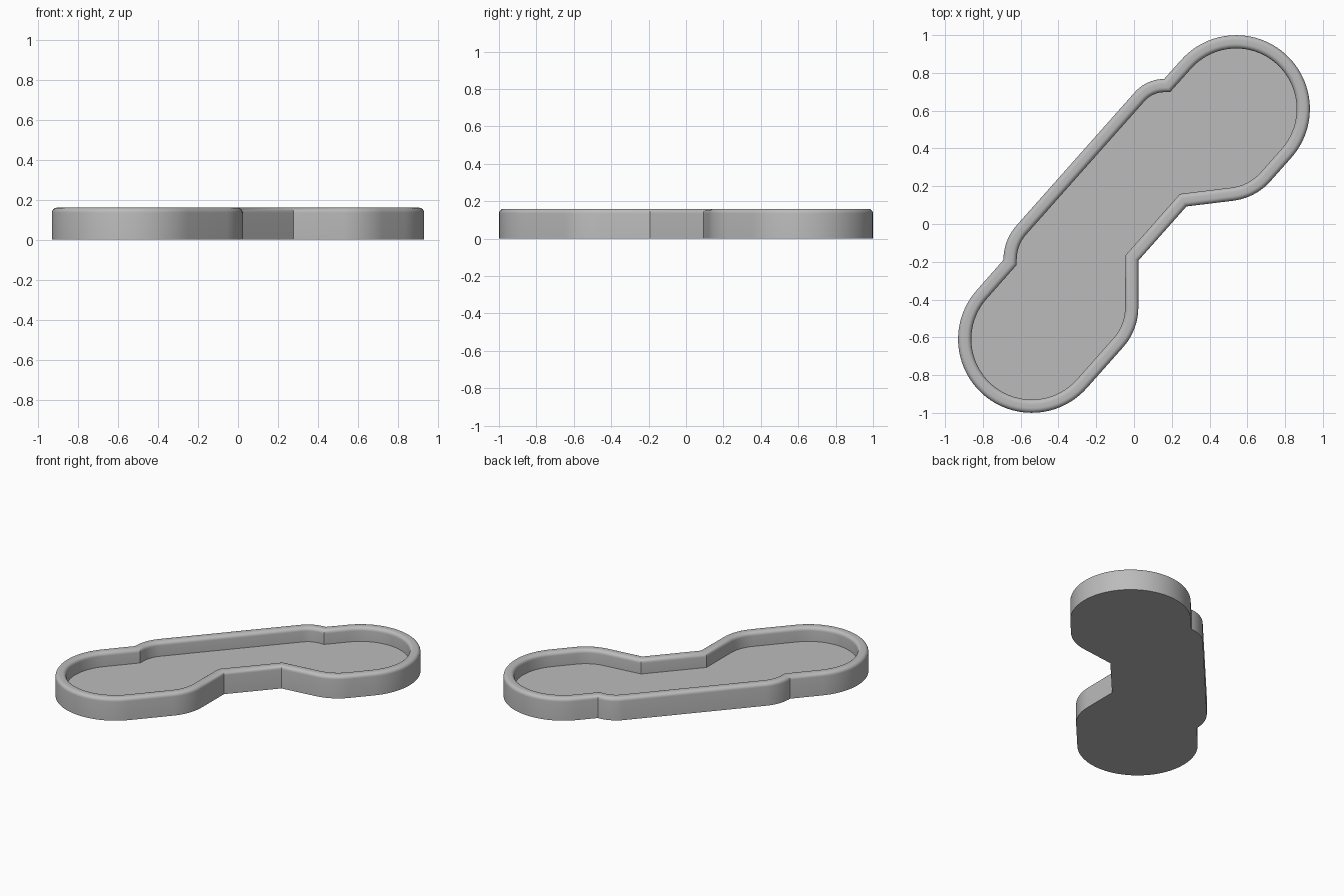
import bpy, bmesh
from math import sin, cos, radians, pi
from mathutils import Vector, Matrix

cube = bpy.data.objects.get("Cube")
if cube:
    bpy.data.objects.remove(cube)

HEIGHT, FLOOR, WALL, ROUND = 0.16, 0.06, 0.07, 0.025
CAP = 0.39
TURN = radians(48.4)  # tray lies diagonally


def arc(cx, cy, r, start, end, steps):
    angles = [radians(start + (end - start) * i / steps) for i in range(steps + 1)]
    return [Vector((cx + r * cos(a), cy + r * sin(a))) for a in angles]


# Outline, counterclockwise, along the tray's own length
outline = [Vector((0.254, -0.146))]
outline += arc(0.65, -0.074, 0.316, -131.4, -90, 10)   # lower right shoulder
outline += arc(0.815, 0, CAP, -90, 90, 48)             # right round end
outline += arc(0.524, 0.25, 0.21, 42, 90, 10)          # upper right step
outline += arc(-0.42, 0.19, 0.27, 90, 132, 10)         # upper left step
outline += arc(-0.815, 0, CAP, 90, 270, 48)            # left round end
outline += arc(-0.525, -0.074, 0.316, -90, -48.6, 10)  # lower left shoulder
outline.append(Vector((-0.128, -0.146)))


def inset(points, d):
    """Move a closed outline inward with mitred corners."""
    result = []
    for i, p in enumerate(points):
        a = (p - points[i - 1]).normalized()
        b = (points[(i + 1) % len(points)] - p).normalized()
        na, nb = Vector((-a.y, a.x)), Vector((-b.y, b.x))
        result.append(p + (na + nb) * d / (1 + na.dot(nb)))
    return result


# Wall section: outer face, rounded rim, inner face
steps = 6
curve = [(ROUND * (1 - cos(pi / 2 * i / steps)),
          HEIGHT - ROUND * (1 - sin(pi / 2 * i / steps))) for i in range(steps + 1)]
section = [(0, 0)] + curve + [(WALL - d, z) for d, z in reversed(curve)] + [(WALL, FLOOR)]

bm = bmesh.new()
rings = [[bm.verts.new((p.x, p.y, z)) for p in inset(outline, d)] for d, z in section]
count = len(outline)
for low, high in zip(rings, rings[1:]):
    for i in range(count):
        j = (i + 1) % count
        bm.faces.new((low[i], low[j], high[j], high[i]))
bm.faces.new(rings[-1])            # tray floor
bm.faces.new(reversed(rings[0]))   # underside
bm.transform(Matrix.Rotation(TURN, 4, 'Z'))

mesh = bpy.data.meshes.new("tray")
bm.to_mesh(mesh)
bm.free()
tray = bpy.data.objects.new("tray", mesh)
bpy.context.collection.objects.link(tray)

# Plain grey
grey = bpy.data.materials.new("grey")
grey.use_nodes = True
colour = (0.5, 0.5, 0.5, 1)
grey.diffuse_color = colour
grey.node_tree.nodes["Principled BSDF"].inputs["Base Color"].default_value = colour
mesh.materials.append(grey)

bpy.context.view_layer.objects.active = tray
tray.select_set(True)
bpy.ops.object.shade_smooth_by_angle(angle=radians(30))
